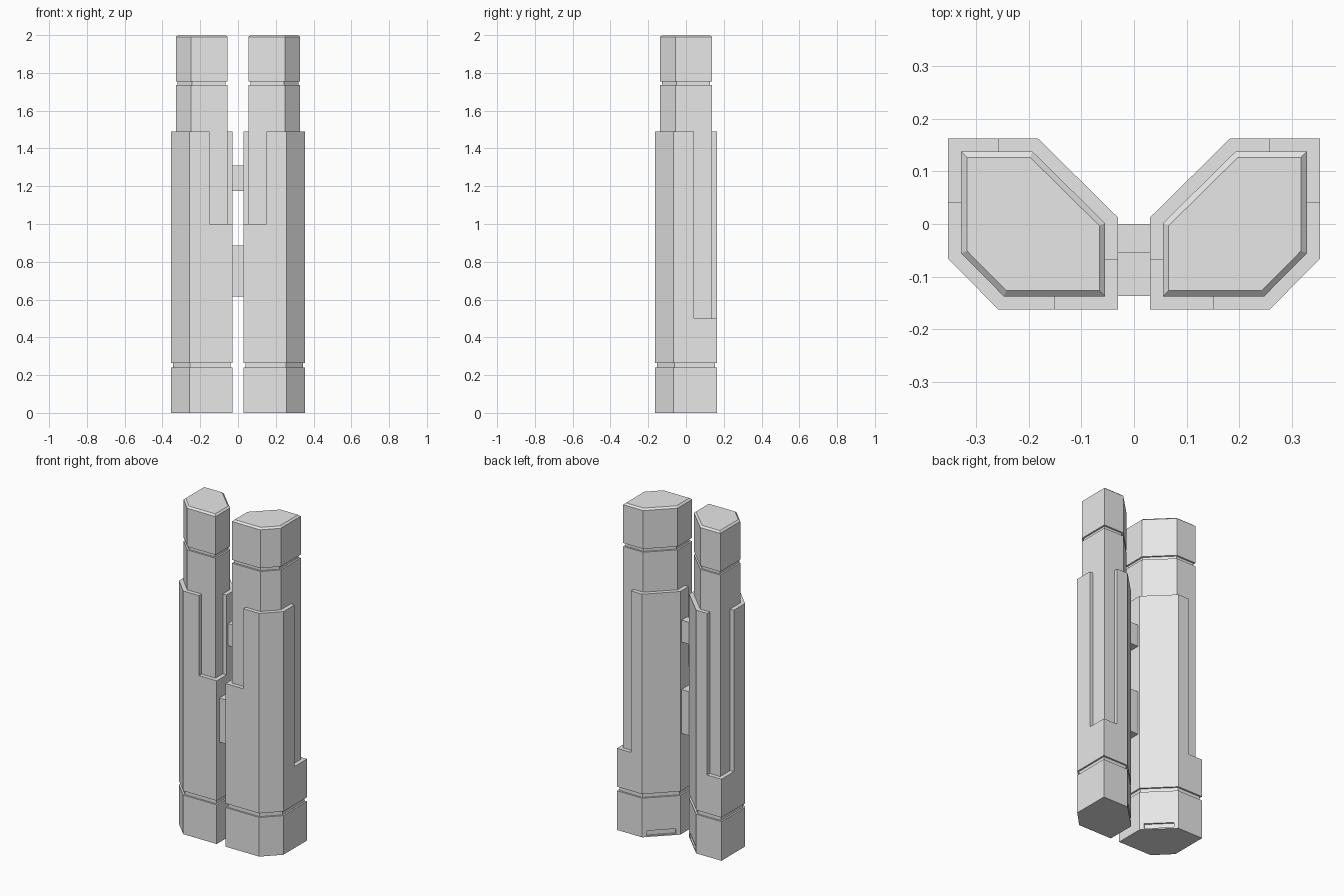
import bpy, bmesh
from math import radians
from mathutils import Vector, Matrix

if "Cube" in bpy.data.objects:
    bpy.data.objects.remove(bpy.data.objects["Cube"])

GREY = (0.8, 0.8, 0.8, 1)
grey = bpy.data.materials.new("light grey")
grey.use_nodes = True
grey.diffuse_color = GREY
grey.node_tree.nodes["Principled BSDF"].inputs["Base Color"].default_value = GREY

# Plan of the left tower, counter-clockwise
PLAN = [Vector(p) for p in ((0.03, -0.163), (0.258, -0.163), (0.354, -0.066),
                            (0.354, 0.163), (0.183, 0.163), (0.03, 0.012))]


def inset(points, d):
    """Move every side of a convex outline inwards by d."""
    result = []
    for i, p in enumerate(points):
        a = (p - points[i - 1]).normalized()
        b = (points[(i + 1) % len(points)] - p).normalized()
        n1, n2 = Vector((-a.y, a.x)), Vector((-b.y, b.x))
        result.append(p + d * (n1 + n2) / (1 + n1.dot(n2)))
    return result


def add_object(name, bm):
    bmesh.ops.recalc_face_normals(bm, faces=bm.faces)
    mesh = bpy.data.meshes.new(name)
    bm.to_mesh(mesh)
    bm.free()
    mesh.materials.append(grey)
    obj = bpy.data.objects.new(name, mesh)
    bpy.context.collection.objects.link(obj)
    return obj


def loft(name, levels):
    """Stack inset outlines given as (height, inset)."""
    bm = bmesh.new()
    rings = [[bm.verts.new((p.x, p.y, z)) for p in inset(PLAN, d)]
             for z, d in levels]
    for low, high in zip(rings, rings[1:]):
        for i in range(len(low)):
            j = (i + 1) % len(low)
            bm.faces.new((low[i], low[j], high[j], high[i]))
    bm.faces.new(rings[0][::-1])
    bm.faces.new(rings[-1])
    return add_object(name, bm)


def box(name, low, high, turn=0):
    """Box between two corners, turned about z around its centre."""
    low, high = Vector(low), Vector(high)
    bm = bmesh.new()
    matrix = (Matrix.Translation((low + high) / 2)
              @ Matrix.Rotation(radians(turn), 4, 'Z')
              @ Matrix.Diagonal((*(high - low), 1)))
    bmesh.ops.create_cube(bm, size=1, matrix=matrix)
    return add_object(name, bm)


def mirror(obj):
    obj.modifiers.new("Mirror", 'MIRROR').use_mirror_merge = False


# Inner towers: recessed band near the top and a bevelled roof edge
core = loft("tower_cores", [(0.05, 0.025), (1.735, 0.025), (1.735, 0.035),
                            (1.755, 0.035), (1.755, 0.025), (1.99, 0.025),
                            (2.0, 0.036)])
mirror(core)

# Outer shells with a recessed band near the base
shell = loft("tower_shells", [(0, 0), (0.24, 0), (0.24, 0.01), (0.265, 0.01),
                              (0.265, 0), (1.49, 0)])

# Corner notches that expose the cores, and a slot at the foot of the back
mid = (PLAN[4] + PLAN[5]) / 2
cutters = [
    box("front_notch", (-0.1, -0.3, 1.0), (0.15, -0.068, 1.6)),
    box("back_notch", (0.258, 0.042, 0.5), (0.5, 0.3, 1.6)),
    box("foot_slot", (mid.x - 0.082, mid.y - 0.01, 0.008),
        (mid.x + 0.082, mid.y + 0.01, 0.038), 45),
]
for cutter in cutters:
    cutter.hide_render = True
    cut = shell.modifiers.new(cutter.name, 'BOOLEAN')
    cut.operation = 'DIFFERENCE'
    cut.solver = 'EXACT'
    cut.object = cutter
mirror(shell)

# Bake the cuts, then drop the cutters
graph = bpy.context.evaluated_depsgraph_get()
baked = bpy.data.meshes.new_from_object(shell.evaluated_get(graph))
shell.modifiers.clear()
shell.data = baked
for cutter in cutters:
    bpy.data.objects.remove(cutter)

# Bridges between the towers
box("upper_bridge", (-0.032, -0.055, 1.175), (0.032, 0, 1.31))
box("lower_bridge", (-0.032, -0.137, 0.615), (0.032, 0, 0.885))
